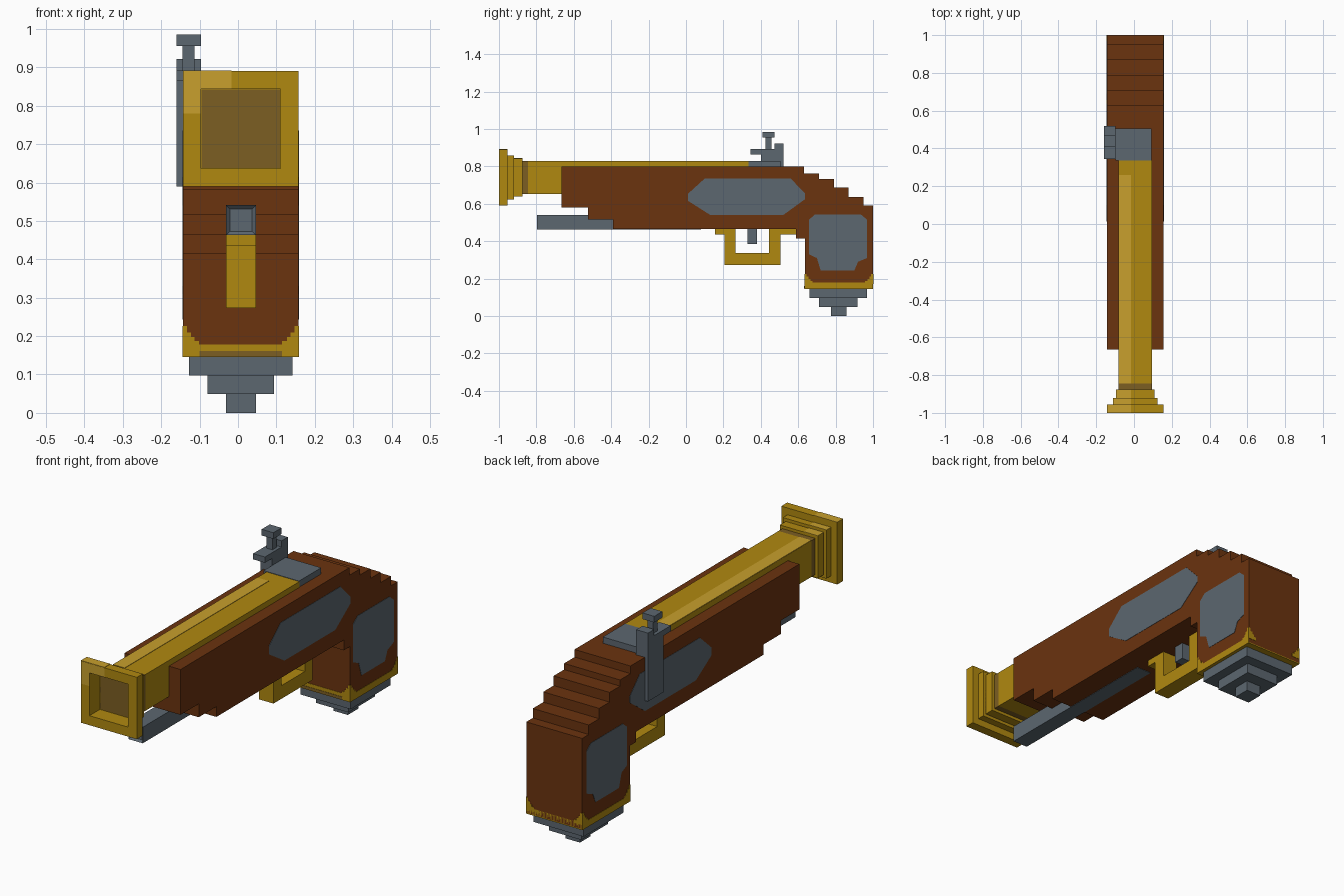
import bpy, bmesh
from mathutils import Vector

if "Cube" in bpy.data.objects:
    bpy.data.objects.remove(bpy.data.objects["Cube"])


def mat(name, r, g, b):
    lin = lambda c: ((c / 255 + 0.055) / 1.055) ** 2.4 if c > 10 else c / 255 / 12.92
    m = bpy.data.materials.new(name)
    m.diffuse_color = (lin(r), lin(g), lin(b), 1)
    m.use_nodes = True
    m.node_tree.nodes["Principled BSDF"].inputs["Base Color"].default_value = m.diffuse_color
    return m


WOOD = mat("brown wood", 107, 51, 15)
GOLD = mat("brass", 176, 137, 16)
LIGHT = mat("light brass", 200, 160, 45)
DARK = mat("dark brass", 124, 94, 34)
STEEL = mat("grey steel", 92, 103, 112)
X0, X1 = -0.143, 0.157          # stock sides
N0, N1 = -0.031, 0.047          # narrow centre parts


def finish(name, bm, *mats):
    bmesh.ops.recalc_face_normals(bm, faces=bm.faces)
    me = bpy.data.meshes.new(name)
    bm.to_mesh(me)
    bm.free()
    for m in mats:
        me.materials.append(m)
    ob = bpy.data.objects.new(name, me)
    bpy.context.collection.objects.link(ob)
    return ob


def prism(name, pts, a, b, m, axis="x"):
    """Extrude a (y,z) profile along x, or an (x,z) profile along y."""
    bm = bmesh.new()
    place = (lambda u, v: (a, u, v)) if axis == "x" else (lambda u, v: (u, a, v))
    f = bm.faces.new([bm.verts.new(place(*p)) for p in pts])
    r = bmesh.ops.extrude_face_region(bm, geom=[f])
    d = Vector((b - a, 0, 0)) if axis == "x" else Vector((0, b - a, 0))
    bmesh.ops.translate(bm, vec=d, verts=[v for v in r["geom"] if isinstance(v, bmesh.types.BMVert)])
    return finish(name, bm, m)


def box(name, x, y, z, m):
    return prism(name, [(y[0], z[0]), (y[1], z[0]), (y[1], z[1]), (y[0], z[1])], x[0], x[1], m)


# Stock with stepped butt and grip
prism("stock", [(-.665, .58), (-.665, .8), (.63, .8), (.63, .763), (.71, .763), (.71, .733),
                (.79, .733), (.79, .686), (.87, .686), (.87, .636), (.95, .636), (.95, .59),
                (1, .59), (1, .15), (.635, .15), (.635, .415), (.587, .415), (.587, .465),
                (-.39, .465), (-.39, .515), (-.525, .515), (-.525, .58)], X0, X1, WOOD)

# Barrel: square loops (half size, y) from breech to flared, hollow muzzle
loops = [(.088, .335), (.088, -.845), (.088, -.875), (.102, -.875), (.102, -.92), (.117, -.92),
         (.117, -.955), (.15, -.955), (.15, -1), (.104, -1), (.104, -.92)]
bm = bmesh.new()
rings = [[bm.verts.new((.007 + sx * h, y, .74 + sz * h))
          for sx, sz in ((-1, -1), (1, -1), (1, 1), (-1, 1))] for h, y in loops]
for i, (p, q) in enumerate(zip(rings, rings[1:])):
    for k in range(4):
        f = bm.faces.new((p[k], p[(k + 1) % 4], q[(k + 1) % 4], q[k]))
        f.material_index = 1 if i == 1 else 0
bm.faces.new(rings[0])
bm.faces.new(rings[-1]).material_index = 1
finish("barrel", bm, GOLD, DARK)

# Light painted strip along the barrel and muzzle
T = .002
for n, (x0, y0, y1, z) in enumerate([(-.08, -.845, .26, .828), (-.095, -.92, -.875, .842),
                                     (-.11, -.955, -.92, .857), (X0, -1, -.955, .89)]):
    box(f"light_strip_{n}", (x0, -.017), (y0, y1), (z - .001, z + T), LIGHT)
prism("muzzle_light_corner", [(X0, .78), (-.097, .78), (-.097, .844), (-.017, .844), (-.017, .89),
                              (X0, .89)], -1.001, -.999, LIGHT, "y")

# Breech block
box("breech", (-.097, .093), (.335, .505), (.79, .83), STEEL)

# Hammer and its side plate on the left
HX = (-.16, -.097)
box("lock_side_plate", (-.16, -.14), (.4, .52), (.59, .83), STEEL)
box("hammer_base", HX, (.4, .52), (.8, .866), STEEL)
box("hammer_arm", HX, (.345, .475), (.864, .892), STEEL)
box("hammer_prong", HX, (.472, .52), (.86, .922), STEEL)
box("hammer_post", (-.144, -.113), (.425, .457), (.89, .957), STEEL)
box("hammer_cap", HX, (.41, .472), (.955, .985), STEEL)

# Ramrod with recessed tip, and the strip under the stock
rod = box("ramrod", (N0, N1), (-.797, -.38), (.463, .541), STEEL)
bm = bmesh.new()
bm.from_mesh(rod.data)
bm.normal_update()
tip = min(bm.faces, key=lambda f: f.calc_center_median().y)
bmesh.ops.inset_region(bm, faces=[tip], thickness=.014)
bmesh.ops.translate(bm, vec=(0, .01, 0), verts=tip.verts)
bm.to_mesh(rod.data)
bm.free()
box("ramrod_strip", (N0, N1), (-.38, .08), (.463, .467), STEEL)

# Trigger guard and trigger
prism("trigger_guard", [(.155, .47), (.155, .435), (.205, .435), (.205, .273), (.505, .273),
                        (.505, .435), (.59, .435), (.59, .47), (.445, .47), (.445, .337),
                        (.265, .337), (.265, .47)], N0, N1, GOLD)
box("trigger", (-.016, .032), (.33, .38), (.385, .47), STEEL)

# Brass collar on the grip, rising in steps at the corners
E = .0015
box("grip_collar", (X0 - E, X1 + E), (.635 - E, 1), (.145, .178), GOLD)
for cx in (0, 1):
    for cy in (0, 1):
        for s, top in ((.042, .187), (.03, .198), (.02, .21), (.01, .226)):
            x = (X1 - s, X1 + E) if cx else (X0 - E, X0 + s)
            y = (1 - s, 1 + E) if cy else (.635 - E, .635 + s)
            box("collar_corner", x, y, (.17, top), GOLD)
box("collar_dark_line", (-.1, .115), (.632, .64), (.147, .161), DARK)

# Stepped pommel
for n, (x, y, z) in enumerate([((-.128, .142), (.66, .968), (.097, .147)),
                               ((-.08, .094), (.712, .917), (.049, .098)),
                               ((N0, N1), (.775, .857), (0, .05))]):
    box(f"pommel_{n}", x, y, z, STEEL)

# Steel inlays on both sides
lock = [(.012, .615), (.012, .655), (.1, .735), (.56, .735), (.637, .655), (.637, .625),
        (.52, .54), (.13, .54)]
grip = [(.657, .33), (.657, .515), (.69, .543), (.935, .543), (.968, .515), (.968, .31),
        (.92, .29), (.9, .243), (.72, .243), (.7, .31)]
for side, x in (("right", X1), ("left", X0)):
    prism(f"lock_inlay_{side}", lock, x - E, x + E, STEEL)
    prism(f"grip_inlay_{side}", grip, x - E, x + E, STEEL)
